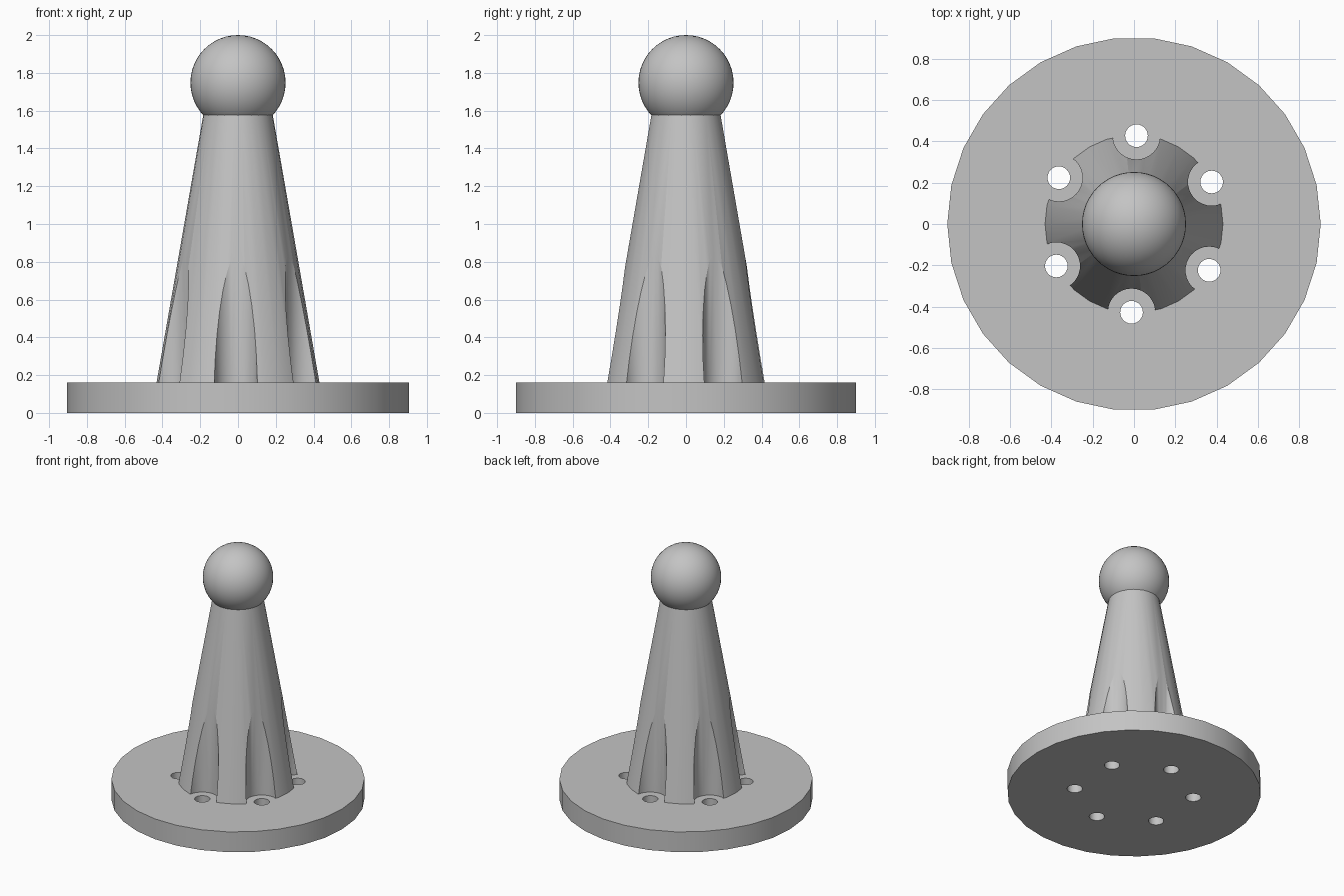
import bpy, bmesh, math
from mathutils import Matrix, Vector

cube = bpy.data.objects.get("Cube")
if cube:
    bpy.data.objects.remove(cube, do_unlink=True)

grey = bpy.data.materials.new("plain grey")
grey.use_nodes = True
COLOUR = (0.55, 0.55, 0.55, 1)
grey.diffuse_color = COLOUR
grey.node_tree.nodes["Principled BSDF"].inputs["Base Color"].default_value = COLOUR

BOLT_RING = 0.428   # radius of the bolt circle
BOLT_TURN = 28.4    # angle of the first bolt hole, in degrees


def finish(name, bm):
    """Turn a bmesh into a grey object."""
    mesh = bpy.data.meshes.new(name)
    bm.to_mesh(mesh)
    bm.free()
    mesh.materials.append(grey)
    obj = bpy.data.objects.new(name, mesh)
    bpy.context.collection.objects.link(obj)
    return obj


def add_cone(bm, r_low, r_high, z_low, z_high, sides, x=0, y=0):
    place = Matrix.Translation((x, y, (z_low + z_high) / 2))
    bmesh.ops.create_cone(bm, cap_ends=True, segments=sides, radius1=r_low,
                          radius2=r_high, depth=z_high - z_low, matrix=place)


def solid(name, *size):
    bm = bmesh.new()
    add_cone(bm, *size)
    # put a corner on the x axis
    first = max(bm.verts, key=lambda v: (round(v.co.x, 4), v.co.y)).co
    turn = -math.atan2(first.y, first.x)
    bmesh.ops.rotate(bm, verts=bm.verts, cent=Vector(), matrix=Matrix.Rotation(turn, 3, 'Z'))
    return finish(name, bm)


def cut_ring(target, radius, z_low, z_high, sides):
    """Cut six upright cylinders out of the target on the bolt circle."""
    bm = bmesh.new()
    for i in range(6):
        a = math.radians(BOLT_TURN + 60 * i)
        add_cone(bm, radius, radius, z_low, z_high, sides,
                 BOLT_RING * math.cos(a), BOLT_RING * math.sin(a))
    cutter = finish("ring_cutter", bm)
    cutter.hide_render = True
    mod = target.modifiers.new("ring_cut", 'BOOLEAN')
    mod.operation = 'DIFFERENCE'
    mod.solver = 'EXACT'
    mod.object = cutter
    bpy.context.view_layer.objects.active = target
    bpy.ops.object.modifier_apply(modifier=mod.name)
    bpy.data.objects.remove(cutter, do_unlink=True)


# Round base plate with bolt holes
base = solid("base_plate", 0.905, 0.905, 0, 0.16, 30)
cut_ring(base, 0.055, -0.1, 0.3, 24)

# Tapered post with grooves that clear the bolts
post = solid("tapered_post", 0.433, 0.18, 0.15, 1.6, 30)
cut_ring(post, 0.115, 0.05, 1.2, 30)

# Ball on top
bm = bmesh.new()
bmesh.ops.create_uvsphere(bm, u_segments=48, v_segments=24, radius=0.252,
                          matrix=Matrix.Translation((0, 0, 1.748)))
ball = finish("ball_top", bm)

bpy.ops.object.select_all(action='DESELECT')
for obj in (base, post, ball):
    obj.select_set(True)
bpy.context.view_layer.objects.active = ball
bpy.ops.object.shade_smooth_by_angle(angle=math.radians(30))
